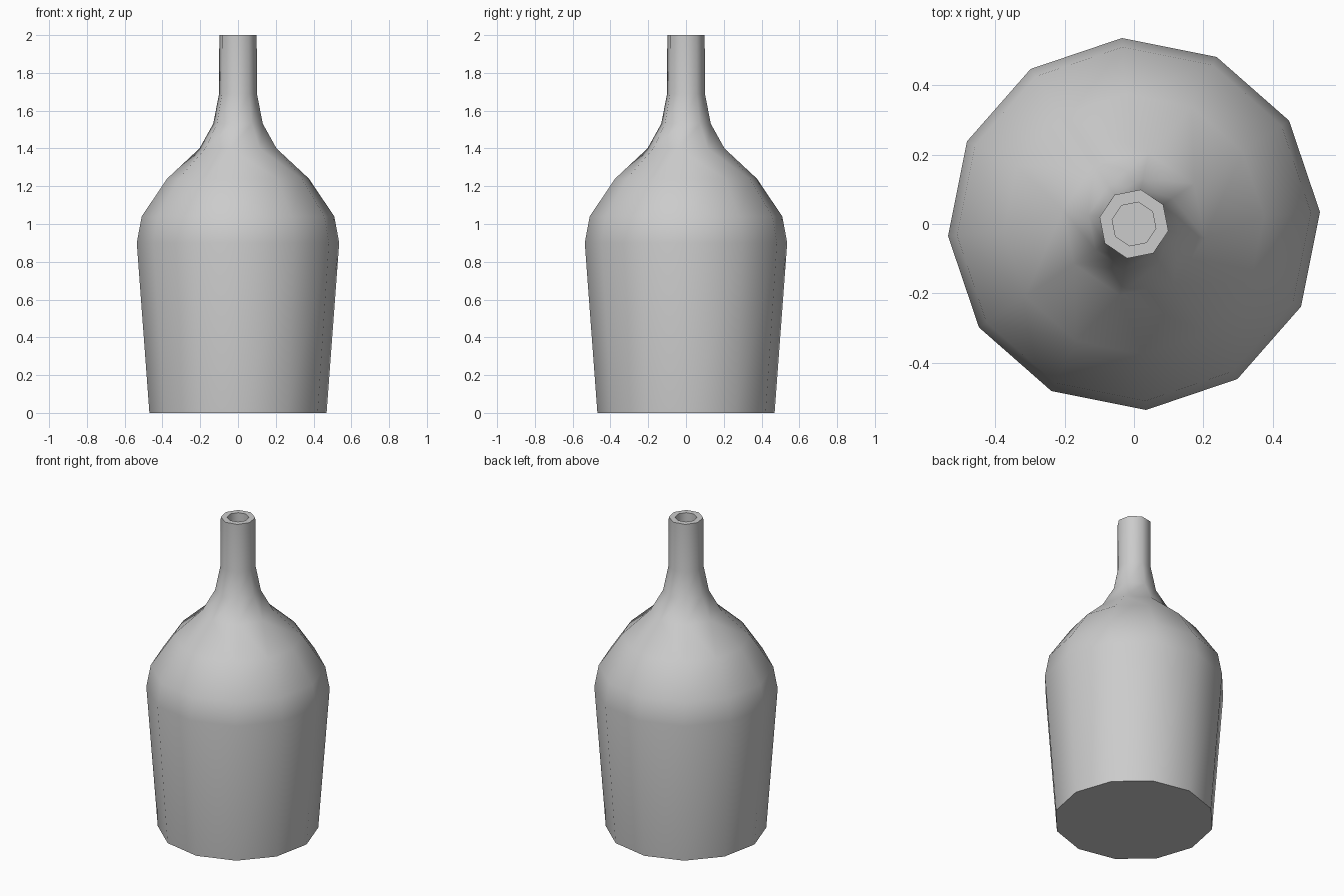
import bpy, bmesh, math

cube = bpy.data.objects.get("Cube")
if cube:
    bpy.data.objects.remove(cube, do_unlink=True)

TURN = math.radians(33.7)   # shared starting angle, where both ring types line up

# One plain grey for the whole bottle
grey = bpy.data.materials.new("bottle_grey")
grey.use_nodes = True
colour = (0.6, 0.6, 0.6, 1)
grey.diffuse_color = colour
grey.node_tree.nodes["Principled BSDF"].inputs["Base Color"].default_value = colour

bm = bmesh.new()


def ring(sides, radius, z):
    angles = [TURN + math.tau * i / sides for i in range(sides)]
    return [bm.verts.new((radius * math.cos(a), radius * math.sin(a), z)) for a in angles]


def join(low, high):
    """Quads between equal rings, a triangle strip between unequal ones."""
    n, m = len(low), len(high)
    if n == m:
        for i in range(n):
            k = (i + 1) % n
            bm.faces.new((low[i], low[k], high[k], high[i]))
        return
    i = j = 0
    while i < n or j < m:
        if j == m or (i < n and (i + 1) / n <= (j + 1) / m):
            bm.faces.new((low[i], low[(i + 1) % n], high[j % m]))
            i += 1
        else:
            bm.faces.new((low[i % n], high[(j + 1) % m], high[j]))
            j += 1


# Twelve-sided body, eight-sided neck, then over the rim and down the bore
profile = [
    (12, 0.47, 0), (12, 0.537, 0.9), (12, 0.511, 1.04), (12, 0.376, 1.24),
    (8, 0.208, 1.4), (8, 0.134, 1.53), (8, 0.102, 1.69), (8, 0.101, 2),
    (8, 0.064, 2), (8, 0.064, 1.69),
]
rings = [ring(*p) for p in profile]
for low, high in zip(rings, rings[1:]):
    join(low, high)

# Base and floor of the bore
bm.faces.new(list(reversed(rings[0])))
bm.faces.new(rings[-1])

mesh = bpy.data.meshes.new("bottle")
bm.to_mesh(mesh)
bm.free()
mesh.materials.append(grey)
bottle = bpy.data.objects.new("bottle", mesh)
bpy.context.collection.objects.link(bottle)

# Smooth walls with crisp base and rim
bpy.ops.object.select_all(action='DESELECT')
bottle.select_set(True)
bpy.context.view_layer.objects.active = bottle
bpy.ops.object.shade_smooth_by_angle(angle=math.radians(60))
